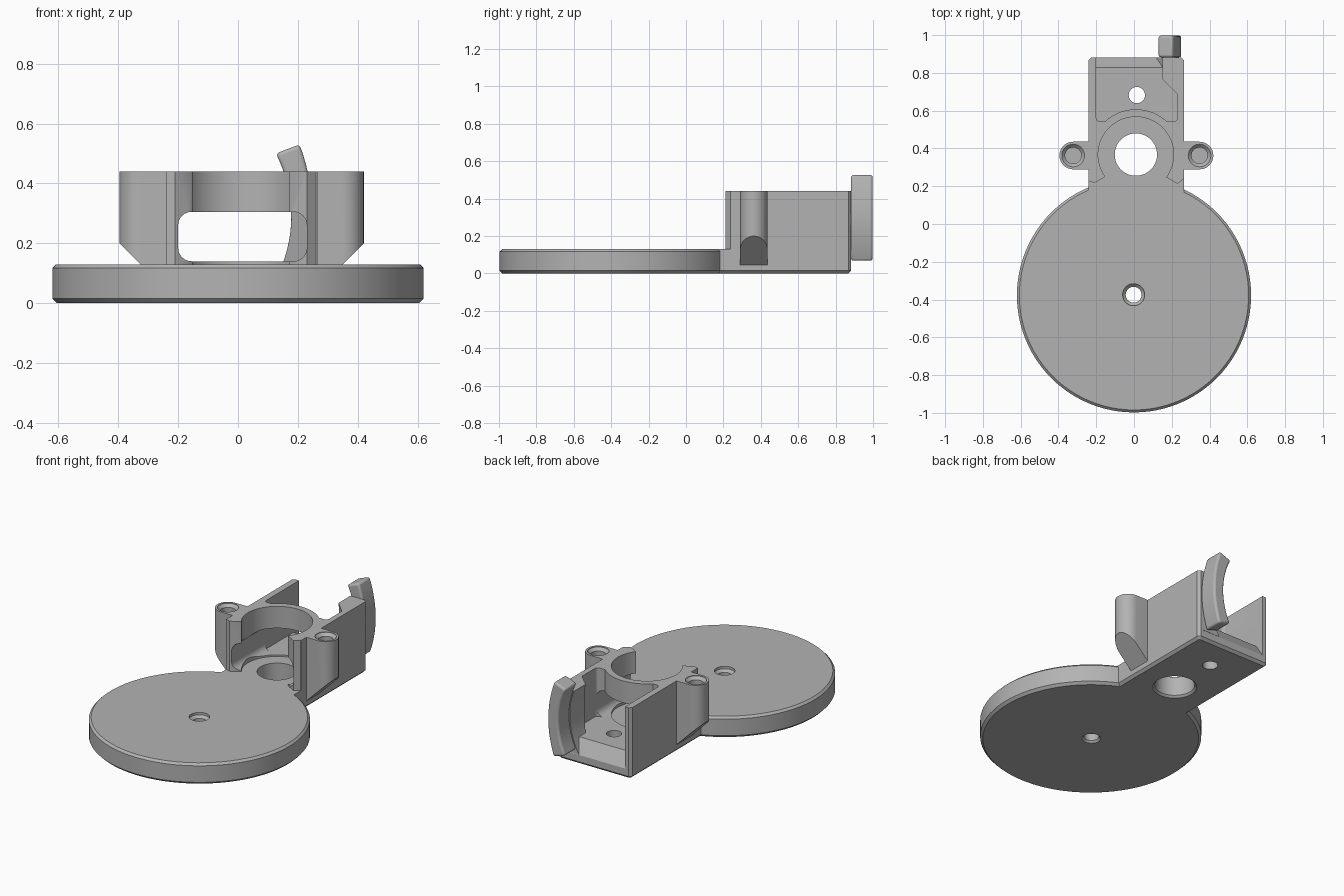
import bpy, bmesh, math

if "Cube" in bpy.data.objects:
    bpy.data.objects.remove(bpy.data.objects["Cube"])

grey = bpy.data.materials.new("light_grey")
grey.diffuse_color = (0.45, 0.45, 0.45, 1)
grey.use_nodes = True
grey.node_tree.nodes["Principled BSDF"].inputs["Base Color"].default_value = grey.diffuse_color


def finish(name, bm):
    bmesh.ops.recalc_face_normals(bm, faces=bm.faces)
    me = bpy.data.meshes.new(name)
    bm.to_mesh(me)
    bm.free()
    me.materials.append(grey)
    ob = bpy.data.objects.new(name, me)
    bpy.context.collection.objects.link(ob)
    return ob


def prism(name, pts, lo, hi, axis="z", chamfer=0):
    """Extrude an outline: (x, y) along z, (x, z) along y, or (y, z) along x."""
    place = {"z": lambda a, b, c: (a, b, c),
             "y": lambda a, b, c: (a, c, b),
             "x": lambda a, b, c: (c, a, b)}[axis]
    bm = bmesh.new()
    low = [bm.verts.new(place(a, b, lo)) for a, b in pts]
    high = [bm.verts.new(place(a, b, hi)) for a, b in pts]
    n = len(pts)
    base = bm.faces.new(low)
    bm.faces.new(high)
    for i in range(n):
        j = (i + 1) % n
        bm.faces.new((low[i], low[j], high[j], high[i]))
    if chamfer:
        bmesh.ops.bevel(bm, geom=list(base.edges), offset=chamfer,
                        segments=1, affect="EDGES")
    return finish(name, bm)


def lathe(name, profile, x, y, n=64):
    """Solid of revolution from (radius, z) pairs, capped at both ends."""
    bm = bmesh.new()
    rings = [[bm.verts.new((x + r * math.cos(2 * math.pi * i / n),
                            y + r * math.sin(2 * math.pi * i / n), z))
              for i in range(n)] for r, z in profile]
    bm.faces.new(rings[0])
    bm.faces.new(rings[-1])
    for a, b in zip(rings, rings[1:]):
        for i in range(n):
            j = (i + 1) % n
            bm.faces.new((a[i], a[j], b[j], b[i]))
    return finish(name, bm)


def boolean(target, tool, op="DIFFERENCE"):
    bpy.context.view_layer.objects.active = target
    m = target.modifiers.new("bool", "BOOLEAN")
    m.operation, m.solver, m.object = op, "EXACT", tool
    bpy.ops.object.modifier_apply(modifier=m.name)
    bpy.data.objects.remove(tool)


def rounded_rect(x0, x1, y0, y1, r, seg=6):
    pts = []
    for cx, cy, a0 in ((x1 - r, y1 - r, 0), (x0 + r, y1 - r, 90),
                       (x0 + r, y0 + r, 180), (x1 - r, y0 + r, 270)):
        for k in range(seg + 1):
            a = math.radians(a0 + 90 * k / seg)
            pts.append((cx + r * math.cos(a), cy + r * math.sin(a)))
    return pts


def smooth(ob):
    bpy.ops.object.select_all(action="DESELECT")
    ob.select_set(True)
    bpy.context.view_layer.objects.active = ob
    bpy.ops.object.shade_smooth_by_angle(angle=math.radians(30))


BX, BY = 0.01, 0.37          # bore centre
XL, XR = -0.24, 0.265        # housing sides
IL, IR = -0.2, 0.23          # inner pocket sides
TOP, FLOOR = 0.44, 0.14

# Housing block with neck running into the disc
body = prism("mount_body", [(XL, 0), (XR, 0), (XR, 0.87), (XR - 0.015, 0.885),
                            (XL + 0.015, 0.885), (XL, 0.87)], 0, TOP, chamfer=0.015)

# Open front with angled jaw tips
boolean(body, prism("front_cut", [
    (-0.4, -0.1), (0.4, -0.1), (0.4, 0.25), (0.26, 0.24), (0.23, 0.215),
    (0.17, 0.25), (0.1, BY), (-0.08, BY), (-0.155, 0.25), (-0.21, 0.22),
    (-0.24, 0.23), (-0.4, 0.23)], 0.13, 0.6))

# Round bore
boolean(body, lathe("bore_cut", [(0.2, 0.13), (0.2, 0.6)], BX, BY))

# Rear pocket, leaving an arched wall around the bore
pocket = prism("pocket_cut", rounded_rect(IL, IR, 0.545, 1.1, 0.02), FLOOR, 0.6)
boolean(pocket, lathe("arch_keep", [(0.24, 0.0), (0.24, 0.8)], BX, BY))
boolean(body, pocket)

# Rounded passage beneath the arch
boolean(body, prism("passage_cut", rounded_rect(IL, IR, FLOOR, 0.305, 0.045),
                    0.1, 1.0, "y"))

# Ramp at the rear edge of the floor
boolean(body, prism("ramp_cut", [(0.83, FLOOR), (0.83, 0.2), (0.95, 0.2),
                                 (0.95, 0.05), (0.89, 0.05)], IL, IR, "x"))

# Side screw lugs with sloped undersides
for name, side, edge, inner in (("left_lug", -1, 0.395, 0.22), ("right_lug", 1, 0.42, 0.25)):
    r = 0.073
    cx, cy = edge - r, 0.365
    pts = [(side * inner, cy - r)]
    for k in range(25):
        a = math.radians(-90 + 180 * k / 24)
        pts.append((side * (cx + r * math.cos(a)), cy + r * math.sin(a)))
    pts.append((side * inner, cy + r))
    lug = prism(name, pts, 0, TOP)
    boolean(lug, prism("slope_cut", [(side * (edge + 0.05), 0.25), (side * (edge - 0.25), -0.05),
                                     (side * (edge + 0.05), -0.05)], 0, 0.8, "y"))
    boolean(body, lug, "UNION")
    boolean(body, lathe("lug_hole", [(0.043, 0.26), (0.043, 0.42), (0.06, 0.437),
                                     (0.06, 0.5)], side * cx, cy, 32))


# Curved finger edges, bulging towards the right
def inner_x(z):
    return 0.178 - (z - 0.29) ** 2 / 0.86


def outer_x(z):
    return 0.25 - (z - 0.29) ** 2 / 1.3


def steps(a, b, n=14):
    return [a + (b - a) * k / n for k in range(n + 1)]


# Thickened wall at the root of the finger
root = prism("finger_root", [(inner_x(z), z) for z in steps(0.06, TOP)] +
             [(0.25, TOP), (0.25, 0.06)], 0.68, 0.885, "y")
boolean(root, prism("taper_cut", [(0.05, 0.87), (0.05, 0.6), (0.32, 0.6)], 0, 0.6))
boolean(body, root, "UNION")

# Base disc with chamfered rims
boolean(body, lathe("base_disc", [(0.605, 0), (0.62, 0.015), (0.62, 0.117),
                                  (0.607, 0.13)], 0, -0.375, 96), "UNION")

# Through holes in disc, bore floor and pocket floor
for x, y, prof in ((-0.002, -0.372, [(0.065, -0.012), (0.042, 0.012), (0.042, 0.1),
                                     (0.058, 0.115), (0.058, 0.2)]),
                   (BX, BY, [(0.135, -0.012), (0.112, 0.012), (0.112, 0.2)]),
                   (0.015, 0.685, [(0.043, -0.1), (0.043, 0.2)])):
    boolean(body, lathe("hole_cut", prof, x, y, 48))
smooth(body)

# Curved clip finger at the rear
finger = prism("clip_finger", [(inner_x(z), z) for z in steps(0.09, 0.5)] +
               [(outer_x(z), z) for z in steps(0.53, 0.065)], 0.885, 1.0, "y")
bev = finger.modifiers.new("soft_edges", "BEVEL")
bev.width, bev.segments, bev.limit_method = 0.012, 3, "ANGLE"
bev.angle_limit = math.radians(40)
smooth(finger)

# Centre the disc-to-finger length on the origin
for ob in (body, finger):
    ob.location.y = -0.0025
